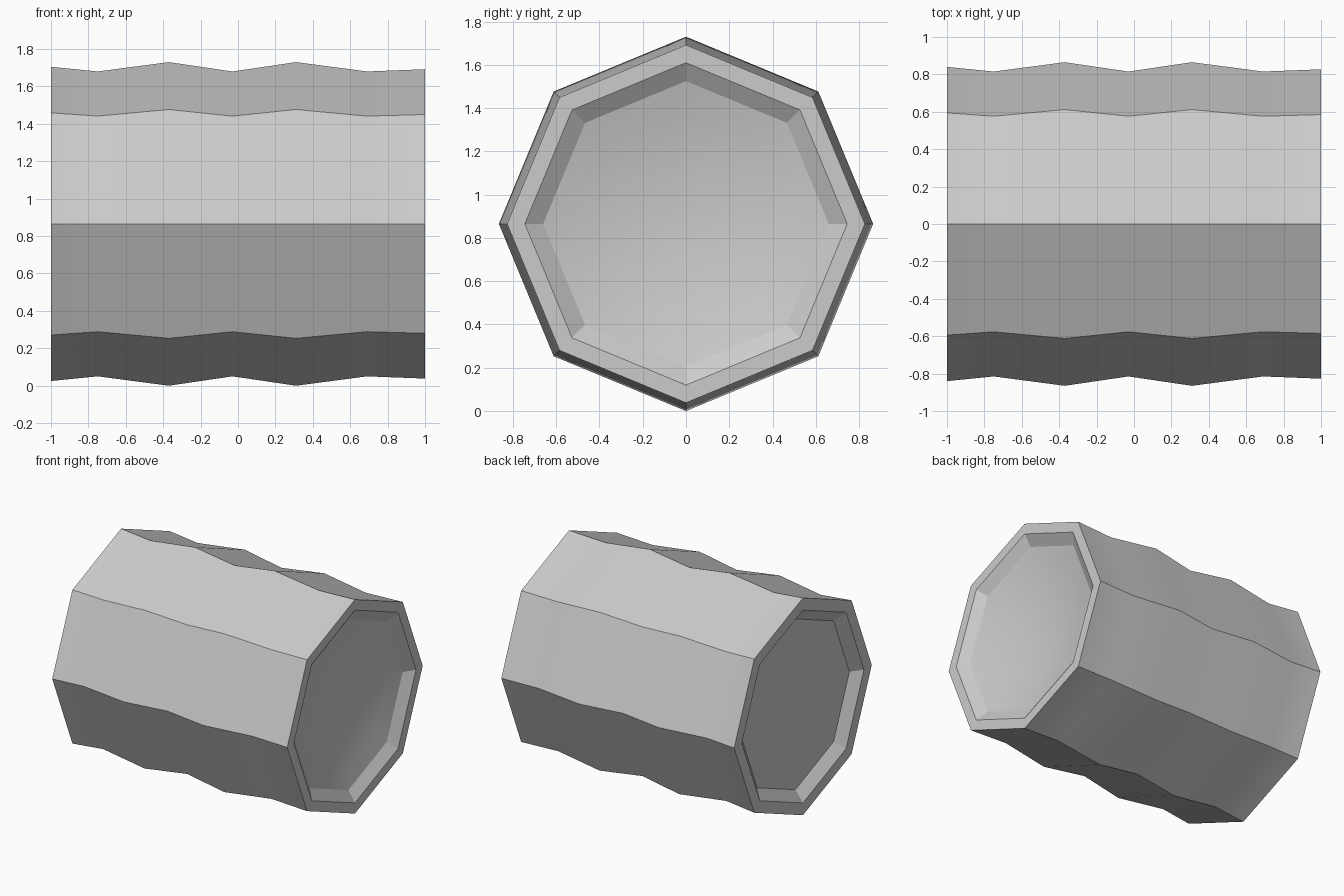
import bpy, bmesh
from math import sin, cos, pi

if "Cube" in bpy.data.objects:
    bpy.data.objects.remove(bpy.data.objects["Cube"])

SIDES = 8
AXIS_Z = 0.865

grey = bpy.data.materials.new("light grey")
grey.use_nodes = True
colour = (0.6, 0.6, 0.6, 1)
grey.diffuse_color = colour
grey.node_tree.nodes["Principled BSDF"].inputs["Base Color"].default_value = colour


def build(name, profile, sharp_sides, sharp_rings):
    """Lathe (x, radius) points round the long axis; radius 0 closes with a fan."""
    bm = bmesh.new()
    rings = []
    for x, r in profile:
        if r == 0:
            rings.append([bm.verts.new((x, 0, AXIS_Z))] * SIDES)
            continue
        angles = [2 * pi * i / SIDES for i in range(SIDES)]
        rings.append([bm.verts.new((x, r * cos(a), AXIS_Z + r * sin(a))) for a in angles])
    for a, b in zip(rings, rings[1:]):
        for i in range(SIDES):
            j = (i + 1) % SIDES
            corners = list(dict.fromkeys((a[i], a[j], b[j], b[i])))
            bm.faces.new(corners).smooth = True
    # Crisp lengthwise creases and crisp rims
    for k, ring in enumerate(rings):
        for i in range(SIDES):
            if k in sharp_rings:
                bm.edges.get((ring[i], ring[(i + 1) % SIDES])).smooth = False
            if k in sharp_sides:
                bm.edges.get((ring[i], rings[k + 1][i])).smooth = False
    bmesh.ops.recalc_face_normals(bm, faces=bm.faces)
    mesh = bpy.data.meshes.new(name)
    bm.to_mesh(mesh)
    bm.free()
    mesh.materials.append(grey)
    obj = bpy.data.objects.new(name, mesh)
    bpy.context.collection.objects.link(obj)


# Flat recessed floor, tapered wall and rim at the -x end
left_end = [(-0.935, 0), (-0.935, 0.66), (-1, 0.745)]
# Wavy outer wall
wall = [(-1, 0.84), (-0.75, 0.815), (-0.37, 0.865), (-0.03, 0.815),
        (0.31, 0.865), (0.69, 0.815), (1, 0.827)]
# Rim, tapered wall and shallow bowl at the +x end
right_end = [(1, 0.745), (0.945, 0.66)]
steps = 6
right_end += [(0.945 - 0.09 * (1 - t * t), 0.66 * t)
              for t in [1 - n / steps for n in range(1, steps)] + [0]]

profile = left_end + wall + right_end
first, last = len(left_end), len(left_end) + len(wall) - 1
build("ribbed_barrel", profile,
      sharp_sides={1, last + 1} | set(range(first, last)),
      sharp_rings={1, 2, first, last, last + 1, last + 2})
